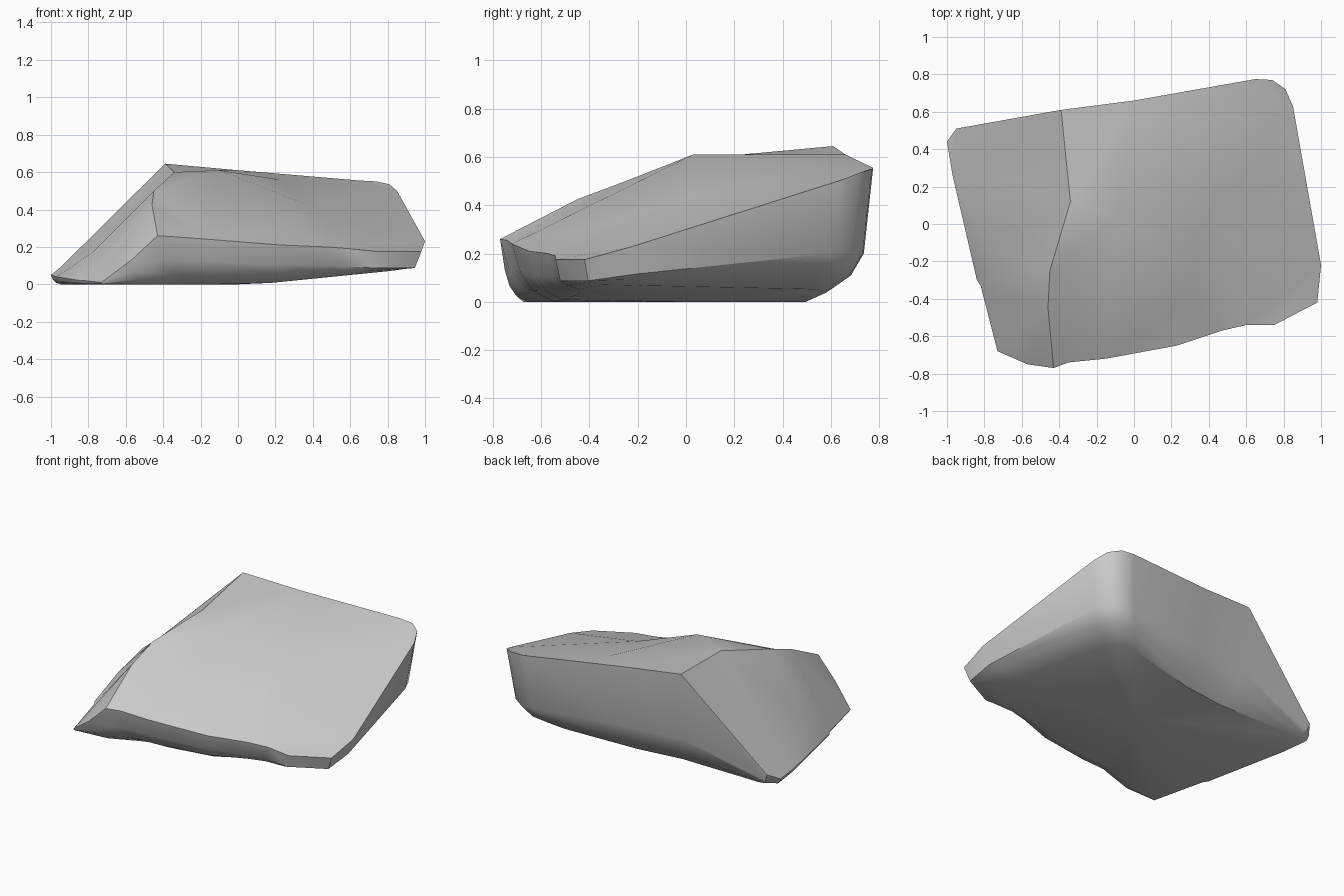
import bpy
import bmesh
import math
from mathutils import Vector
from mathutils.geometry import delaunay_2d_cdt

default_cube = bpy.data.objects.get("Cube")
if default_cube:
    bpy.data.objects.remove(default_cube, do_unlink=True)


def make_material(name, colour):
    material = bpy.data.materials.new(name)
    material.use_nodes = True
    material.diffuse_color = colour
    shader = next(n for n in material.node_tree.nodes if n.type == "BSDF_PRINCIPLED")
    shader.inputs["Base Color"].default_value = colour
    shader.inputs["Roughness"].default_value = 0.9
    return material


# Upper rim of the slab, counter-clockwise from the low front corner
rim = [
    (-.73, -.68, .01), (-.57, -.75, .13), (-.43, -.77, .26), (-.35, -.74, .255),
    (-.15, -.72, .24), (.23, -.65, .21), (.47, -.57, .2), (.6, -.54, .19),
    (.75, -.54, .175), (.98, -.42, .175), (1, -.22, .23), (.85, .63, .5),
    (.81, .72, .535), (.74, .77, .55), (.65, .775, .555), (0, .66, .61),
    (-.39, .61, .645), (-.95, .51, .09), (-1, .44, .05), (-.97, .26, .04),
    (-.84, -.3, .02), (-.82, -.33, .02),
]

# Crest running from the back peak down to the front
crest = [(-.34, .12, .6), (-.45, -.25, .5), (-.46, -.45, .425)]

# Humps and hollows on the sloping top and the left flank
relief = [(-.1, .03, .61), (.22, .5, .56), (.36, 0, .43), (.3, -.4, .3), (-.78, -.13, .17)]


def underside_height(x):
    """Underside lifts gently toward the model's left."""
    return 0.1 * max(0, x - 0.1)


def lower_ring(inset, height_share):
    """Tuck the rim inward and down; thin rim areas are tucked less."""
    ring = []
    for x, y, z in rim:
        thickness = min(z / 0.25, 1)
        scale = 1 - inset * thickness
        base = underside_height(x * scale)
        drop_top = max(min(z * 0.5, 0.2), base * 0.9)
        ring.append(Vector((x * scale, y * scale, base + (drop_top - base) * height_share)))
    return ring


def build_rock(name, material):
    bm = bmesh.new()
    count = len(rim)
    surface = [Vector(p) for p in rim + crest + relief]
    top_verts = [bm.verts.new(p) for p in surface]

    # Top: triangulated between rim, crest and relief points
    peak = max(range(count), key=lambda i: rim[i][2])
    front = min(range(count), key=lambda i: rim[i][1])
    chain = [peak] + list(range(count, count + len(crest))) + [front]
    result = delaunay_2d_cdt(
        [p.to_2d() for p in surface], list(zip(chain, chain[1:])),
        [list(range(count))], 1, 1e-5)
    source = result[3]
    for face in result[2]:
        corners = [top_verts[source[i][0]] for i in face]
        bm.faces.new(corners)

    # Sides: rings rolling under to the base
    previous = top_verts[:count]
    for inset, share in ((0.05, 1), (0.12, 0.4), (0.25, 0)):
        ring = [bm.verts.new(p) for p in lower_ring(inset, share)]
        for i in range(count):
            j = (i + 1) % count
            bm.faces.new((previous[i], ring[i], ring[j], previous[j]))
        previous = ring

    # Base
    centre = bm.verts.new((0, 0, 0))
    for i in range(count):
        bm.faces.new((previous[i], centre, previous[(i + 1) % count]))
    bmesh.ops.recalc_face_normals(bm, faces=bm.faces)

    mesh = bpy.data.meshes.new(name)
    bm.to_mesh(mesh)
    bm.free()
    mesh.materials.append(material)
    rock = bpy.data.objects.new(name, mesh)
    bpy.context.collection.objects.link(rock)
    bpy.ops.object.select_all(action="DESELECT")
    rock.select_set(True)
    bpy.context.view_layer.objects.active = rock
    bpy.ops.object.shade_smooth_by_angle(angle=math.radians(35))
    return rock


build_rock("rock_slab", make_material("stone grey", (0.6, 0.6, 0.6, 1)))
